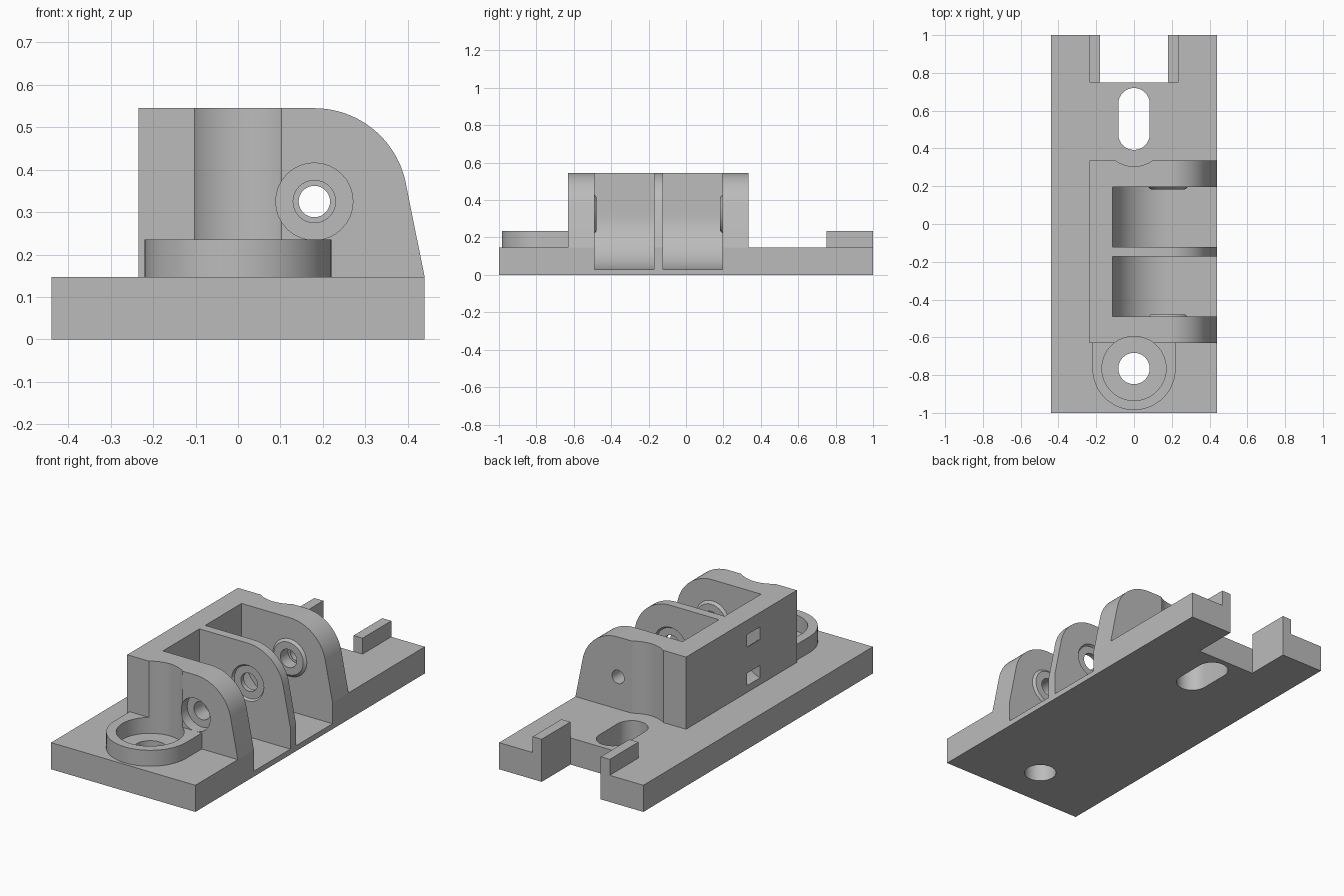
import bpy, bmesh
from math import pi, cos, sin, radians

cube = bpy.data.objects.get("Cube")
if cube:
    bpy.data.objects.remove(cube, do_unlink=True)

grey = bpy.data.materials.new("plain_grey")
grey.use_nodes = True
grey.diffuse_color = (0.5, 0.5, 0.5, 1)
grey.node_tree.nodes["Principled BSDF"].inputs["Base Color"].default_value = (0.5, 0.5, 0.5, 1)


def arc(cx, cy, r, start=0.0, end=2 * pi, n=24):
    """Points on an arc; a full circle leaves out the repeated end point."""
    count = n if end - start > 6.28 else n + 1
    return [(cx + r * cos(start + (end - start) * i / n),
             cy + r * sin(start + (end - start) * i / n)) for i in range(count)]


def box_outline(u0, u1, v0, v1):
    return [(u0, v0), (u1, v0), (u1, v1), (u0, v1)]


def prism(name, outline, axis, lo, hi, far_outline=None):
    """Extrude an outline along y or z, optionally lofting to a second one."""
    def place(p, w):
        return (p[0], w, p[1]) if axis == "y" else (p[0], p[1], w)
    bm = bmesh.new()
    near = [bm.verts.new(place(p, lo)) for p in outline]
    far = [bm.verts.new(place(p, hi)) for p in (far_outline or outline)]
    bm.faces.new(near)
    bm.faces.new(far)
    for i in range(len(near)):
        j = (i + 1) % len(near)
        bm.faces.new((near[i], near[j], far[j], far[i]))
    bmesh.ops.recalc_face_normals(bm, faces=bm.faces)
    mesh = bpy.data.meshes.new(name)
    bm.to_mesh(mesh)
    bm.free()
    mesh.materials.append(grey)
    obj = bpy.data.objects.new(name, mesh)
    bpy.context.collection.objects.link(obj)
    return obj


def combine(target, tool, operation="DIFFERENCE"):
    """Apply a boolean and remove the tool."""
    tool.hide_render = True
    mod = target.modifiers.new("bool", "BOOLEAN")
    mod.operation = operation
    mod.solver = "EXACT"
    mod.object = tool
    bpy.context.view_layer.objects.active = target
    bpy.ops.object.modifier_apply(modifier=mod.name)
    bpy.data.objects.remove(tool, do_unlink=True)


PLATE_TOP, TOP, RIM = 0.147, 0.545, 0.235
AX, AZ = 0.18, 0.325                 # shaft axis
SCREW_Y, SLOT_Y = -0.765, 0.475      # screw hole and slot centres
POCKETS = [(-0.49, -0.172), (-0.122, 0.195)]


def pocket(lo, hi):
    outline = ([(-0.115, 0.7)] + arc(AX, AZ, 0.295, pi, 1.5 * pi, 20)
               + [(0.6, 0.03), (0.6, 0.7)])
    return prism("pocket_cutter", outline, "y", lo, hi)


# Base plate with end notch, slot, screw hole and pocket floors
plate = prism("base_plate", box_outline(-0.44, 0.44, -1, 1), "z", 0, PLATE_TOP)
combine(plate, prism("notch_cutter", box_outline(-0.18, 0.18, 0.75, 1.1), "z", -0.1, 0.3))
slot = arc(0, 0.637, 0.083, 0, pi, 16) + arc(0, SLOT_Y, 0.083, pi, 2 * pi, 16)
combine(plate, prism("slot_cutter", slot, "z", -0.1, 0.3))
combine(plate, prism("hole_cutter", arc(0, SCREW_Y, 0.083, n=32), "z", -0.1, 0.3))

# Housing block with rounded shoulder
profile = ([(0.44, PLATE_TOP)] + arc(AX, AZ, 0.22, radians(12), pi / 2, 20)
           + [(-0.235, TOP), (-0.235, PLATE_TOP)])
housing = prism("housing", profile, "y", -0.63, 0.335)
for lo, hi in POCKETS:
    combine(plate, pocket(lo, hi))
    combine(housing, pocket(lo, hi))

# Tool clearance grooves in both end walls
for y in (SCREW_Y, SLOT_Y):
    combine(housing, prism("groove_cutter", arc(0, y, 0.17, n=64), "z", 0.05, 0.7))


def ring(r):
    return arc(AX, AZ, r, n=32)


# Tapered bosses on the end walls, matching recesses in the middle wall
for wall, step in ((POCKETS[0][0], 0.012), (POCKETS[1][1], -0.012)):
    combine(housing, prism("boss", ring(0.107), "y", wall - step / 4, wall + step, ring(0.09)), "UNION")
for wall, step in ((POCKETS[0][1], 0.012), (POCKETS[1][0], -0.012)):
    combine(housing, prism("recess", ring(0.1), "y", wall - step / 4, wall + step, ring(0.09)))

# Stepped shaft bore: head recess, wide bore, narrow exit
for r, lo, hi in ((0.091, -0.7, -0.57), (0.05, -0.6, 0.25), (0.037, 0.2, 0.4)):
    combine(housing, prism("bore_cutter", ring(r), "y", lo, hi))

# Curved strap channel entering the back wall through two windows
channel = (arc(-0.27, AZ, 0.145, -pi / 2, pi / 2, 20)
           + arc(-0.27, AZ, 0.08, -pi / 2, pi / 2, 20)[::-1])
combine(housing, prism("channel_cutter", channel, "y", -0.31, -0.198))

# Collar around the screw hole
collar_outline = arc(0, SCREW_Y, 0.22, pi, 2 * pi, 40) + [(0.22, -0.63), (-0.22, -0.63)]
collar = prism("screw_collar", collar_outline, "z", PLATE_TOP, RIM)
combine(collar, prism("collar_cutter", arc(0, SCREW_Y, 0.17, n=64), "z", 0.05, 0.7))

# Guide rails beside the notch
rails = [prism(name, box_outline(*sorted((s * 0.18, s * 0.235)), 0.75, 1), "z", PLATE_TOP, RIM)
         for name, s in (("left_rail", 1), ("right_rail", -1))]

# Smooth curved walls, keep corners crisp
bpy.ops.object.select_all(action="DESELECT")
for obj in [plate, housing, collar] + rails:
    obj.select_set(True)
bpy.context.view_layer.objects.active = plate
bpy.ops.object.shade_smooth_by_angle(angle=radians(25))
